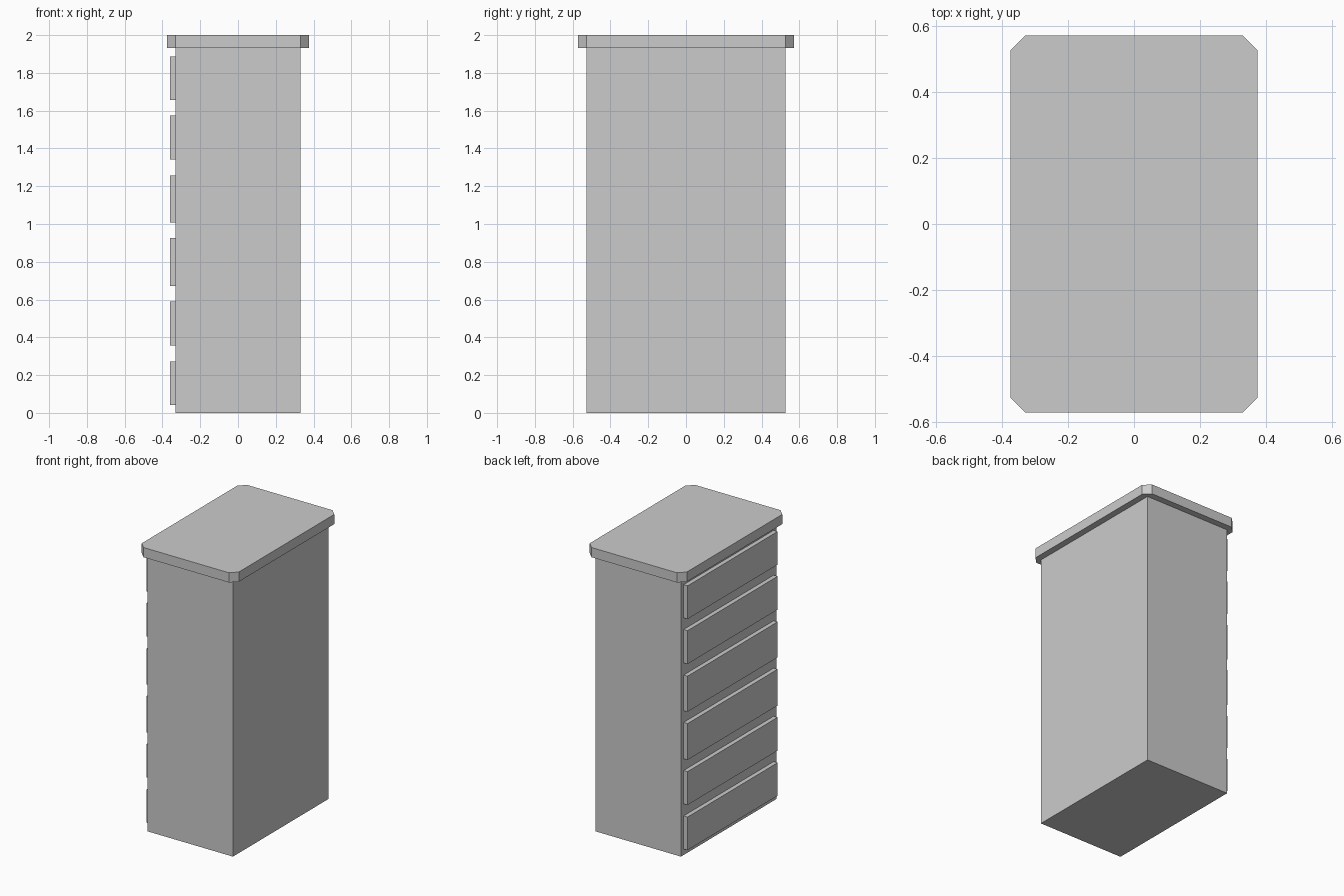
import bpy
import bmesh

old = bpy.data.objects.get("Cube")
if old:
    bpy.data.objects.remove(old, do_unlink=True)

GREY = (0.6, 0.6, 0.6, 1.0)
grey = bpy.data.materials.new("light_grey")
grey.use_nodes = True
grey.diffuse_color = GREY
grey.node_tree.nodes["Principled BSDF"].inputs["Base Color"].default_value = GREY


def box(name, x, y, z, corner_cut=0.0):
    """Box from (min, max) ranges, with optionally chamfered upright edges."""
    bm = bmesh.new()
    bmesh.ops.create_cube(bm, size=1)
    for v in bm.verts:
        v.co = [r[0] if c < 0 else r[1] for c, r in zip(v.co, (x, y, z))]
    if corner_cut:
        upright = [e for e in bm.edges
                   if abs(e.verts[0].co.z - e.verts[1].co.z) > 0.001]
        bmesh.ops.bevel(bm, geom=upright, offset=corner_cut,
                        offset_type='OFFSET', segments=1, affect='EDGES')
    mesh = bpy.data.meshes.new(name)
    bm.to_mesh(mesh)
    bm.free()
    mesh.materials.append(grey)
    obj = bpy.data.objects.new(name, mesh)
    bpy.context.collection.objects.link(obj)
    return obj


HALF_X, HALF_Y = 0.33, 0.527
OVERHANG = 0.045
TOP_UNDERSIDE = 1.932

# Cabinet body
box("cabinet_body", (-HALF_X, HALF_X), (-HALF_Y, HALF_Y), (0, TOP_UNDERSIDE))

# Overhanging top with clipped corners
tx, ty = HALF_X + OVERHANG, HALF_Y + OVERHANG
box("cabinet_top", (-tx, tx), (-ty, ty), (TOP_UNDERSIDE, 2.0), OVERHANG)

# Drawer fronts, bottom to top
drawers = [(0.042, 0.273), (0.357, 0.59), (0.672, 0.926),
           (1.008, 1.257), (1.342, 1.575), (1.656, 1.888)]
for i, span in enumerate(drawers, 1):
    box(f"drawer_front_{i}", (-0.36, -HALF_X), (-0.497, 0.497), span)
